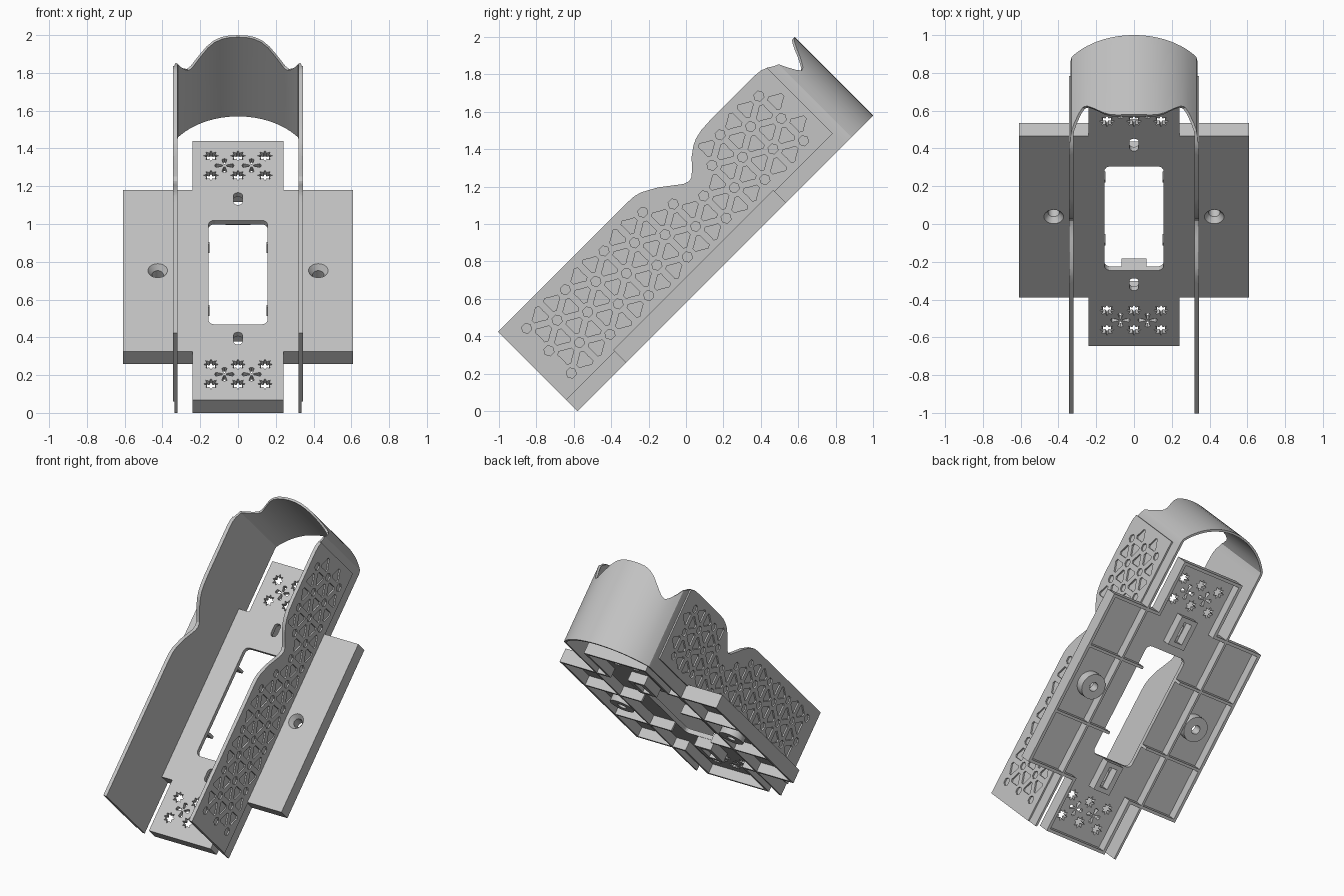
import bpy, bmesh
from math import sin, cos, pi, sqrt, radians
from mathutils import Matrix, Vector

if "Cube" in bpy.data.objects:
    bpy.data.objects.remove(bpy.data.objects["Cube"], do_unlink=True)

grey = bpy.data.materials.new("light_grey")
grey.use_nodes = True
grey.diffuse_color = (0.55, 0.55, 0.55, 1)
grey.node_tree.nodes["Principled BSDF"].inputs["Base Color"].default_value = (0.55, 0.55, 0.55, 1)

# Everything is built flat (x across, y along, z out of the plate), then leaned back
LEAN = Matrix.Translation((0, -0.58, 0)) @ Matrix.Rotation(radians(45), 4, 'X')
MID = 0.97          # middle of the plate along its length
FLOOR, FACE = 0.065, 0.095


def add_object(name, bm, smooth=False):
    bmesh.ops.remove_doubles(bm, verts=bm.verts, dist=0.0001)
    bmesh.ops.recalc_face_normals(bm, faces=bm.faces)
    for f in bm.faces:
        f.smooth = False
    mesh = bpy.data.meshes.new(name)
    bm.to_mesh(mesh)
    bm.free()
    mesh.materials.clear()
    mesh.materials.append(grey)
    ob = bpy.data.objects.new(name, mesh)
    bpy.context.scene.collection.objects.link(ob)
    ob.matrix_world = LEAN
    if smooth:
        bpy.ops.object.select_all(action='DESELECT')
        ob.select_set(True)
        bpy.context.view_layer.objects.active = ob
        bpy.ops.object.shade_smooth_by_angle(angle=radians(25))
    return ob


def slab(name, loops, low, high, turn=Matrix()):
    """Flat plate: first loop is the outline, the others are holes."""
    cu = bpy.data.curves.new(name + "_outline", 'CURVE')
    cu.dimensions, cu.fill_mode, cu.extrude = '2D', 'BOTH', (high - low) / 2
    for loop in loops:
        sp = cu.splines.new('POLY')
        sp.points.add(len(loop) - 1)
        for p, (a, b) in zip(sp.points, loop):
            p.co = (a, b, 0, 1)
        sp.use_cyclic_u = True
    tmp = bpy.data.objects.new(name + "_tmp", cu)
    bpy.context.scene.collection.objects.link(tmp)
    dg = bpy.context.evaluated_depsgraph_get()
    mesh = bpy.data.meshes.new_from_object(tmp.evaluated_get(dg))
    bm = bmesh.new()
    bm.from_mesh(mesh)
    bpy.data.objects.remove(tmp, do_unlink=True)
    bpy.data.curves.remove(cu)
    bpy.data.meshes.remove(mesh)
    bm.transform(turn @ Matrix.Translation((0, 0, (low + high) / 2)))
    return add_object(name, bm)


def ring(cx, cy, radii, n, start=0.0):
    return [(cx + radii[i % len(radii)] * cos(start + 2 * pi * i / n),
             cy + radii[i % len(radii)] * sin(start + 2 * pi * i / n)) for i in range(n)]


def round_rect(cx, cy, hx, hy, r=0.0, n=5):
    if not r:
        return [(cx - hx, cy - hy), (cx + hx, cy - hy), (cx + hx, cy + hy), (cx - hx, cy + hy)]
    pts = []
    for k, (sx, sy) in enumerate([(1, 1), (-1, 1), (-1, -1), (1, -1)]):
        for i in range(n):
            t = pi / 2 * (k + i / (n - 1))
            pts.append((cx + sx * (hx - r) + r * cos(t), cy + sy * (hy - r) + r * sin(t)))
    return pts


def cross(d):
    """Cross outline of the plate, inset by d."""
    a, b, end, arm = 0.24 - d, 0.61 - d, MID - d, 0.605 - d
    quarter = [(a, end), (a, arm), (b, arm)]
    right = quarter + [(x, -y) for x, y in reversed(quarter)]
    return [(x, MID + y) for x, y in right + [(-x, y) for x, y in reversed(right)]]


# Base plate face with window, slots, screw holes and star vents
SLOTS = (0.463, 1.508)
holes = [round_rect(0, 0.957, 0.157, 0.39, 0.035)]
holes += [round_rect(0, y, 0.024, 0.046, 0.023) for y in SLOTS]
holes += [ring(s * 0.425, MID, [0.052], 24) for s in (-1, 1)]
for cy in (0.195, 1.757):
    holes += [ring(x, cy + dy, [0.04, 0.023], 16) for x in (-0.143, 0, 0.143) for dy in (-0.073, 0.073)]
    for cx in (-0.072, 0.072):
        for k in range(4):
            t = pi / 2 * k
            out, side = Vector((cos(t), sin(t))), Vector((-sin(t), cos(t)))
            blade = [(0.01, -0.004), (0.045, -0.014), (0.052, 0), (0.045, 0.014), (0.01, 0.004)]
            holes.append([tuple(Vector((cx, cy)) + out * r + side * w) for r, w in blade])
slab("base_plate_face", [cross(0)] + holes, FLOOR, FACE)

# Hollow underside: rim, cross ribs, slot frames and screw bosses
slab("base_plate_rim", [cross(0), cross(0.02)], 0, FLOOR)
for s, side in ((-1, "right"), (1, "left")):
    for dy, end in ((-0.235, "lower"), (0.235, "upper")):
        slab(f"{end}_{side}_rib", [round_rect(s * 0.378, MID + dy, 0.226, 0.009)], 0, FLOOR)
for y, end in zip(SLOTS, ("lower", "upper")):
    slab(f"{end}_slot_frame", [round_rect(0, y, 0.065, 0.1), round_rect(0, y, 0.03, 0.07)], 0, FLOOR)

for s, side in ((-1, "right"), (1, "left")):
    bm = bmesh.new()
    prof = [(0.052, FACE), (0.03, FLOOR), (0.03, 0), (0.085, 0), (0.085, FLOOR + 0.01)]
    vs = [bm.verts.new((r, 0, z)) for r, z in prof]
    es = [bm.edges.new(p) for p in zip(vs, vs[1:])]
    bmesh.ops.spin(bm, geom=vs + es, cent=(0, 0, 0), axis=(0, 0, 1), angle=2 * pi, steps=24)
    bm.transform(Matrix.Translation((s * 0.425, MID, 0)))
    add_object(f"{side}_screw_boss", bm, True)

# Side wall top edge (along, height) with its thumb notch
edge = [(0, 0.6), (0.98, 0.6), (1.03, 0.597), (1.07, 0.585), (1.15, 0.541), (1.21, 0.495),
        (1.26, 0.457), (1.29, 0.447), (1.315, 0.453), (1.345, 0.48), (1.393, 0.53),
        (1.442, 0.566), (1.48, 0.583), (1.53, 0.594), (1.6, 0.598), (1.94, 0.598),
        (1.98, 0.594), (2.015, 0.581)]
# Hood top edge (across, height), scalloped at both corners
hood = [(0.33, 0.55), (0.315, 0.51), (0.29, 0.462), (0.27, 0.44), (0.25, 0.447),
        (0.225, 0.475), (0.2, 0.505), (0.165, 0.545), (0.13, 0.572), (0.09, 0.588),
        (0.045, 0.593), (0, 0.593)]
R, THICK, CENTRE = 0.415, 0.015, 1.82

# Continuous wall: one side, round the hood, back down the other side
half = [((0.335, y), (0.335 - THICK, y), z) for y, z in edge]
half.append(((0.335, 2.045), (0.32, 2.042), 0.562))
for x, z in hood:
    d = Vector((x, sqrt(R * R - x * x)))
    up = Vector((0, CENTRE))
    half.append((tuple(up + d), tuple(up + d * (1 - THICK / R)), z))
path = half + [((-o[0], o[1]), (-i[0], i[1]), z) for o, i, z in reversed(half[:-1])]
bm = bmesh.new()
rows = [[bm.verts.new((*o, 0)), bm.verts.new((*o, z)), bm.verts.new((*i, z)), bm.verts.new((*i, 0))]
        for o, i, z in path]
for a, b in zip(rows, rows[1:]):
    for k in range(4):
        bm.faces.new((a[k], a[k - 1], b[k - 1], b[k]))
bm.faces.new(rows[0])
bm.faces.new(rows[-1])
add_object("side_walls_and_hood", bm, True)


# Patterned outer skins: dots on a triangular grid with a triangle in every cell
def top_at(y):
    for (y0, z0), (y1, z1) in zip(edge, edge[1:]):
        if y0 <= y <= y1:
            return z0 + (z1 - z0) * (y - y0) / (y1 - y0)
    return 0


def fits(y, z, r):
    return all(top_at(y + k * r) > z + r + 0.006 for k in (-1, -0.5, 0, 0.5, 1))


def triangle(y, z, aim):
    pts = []
    for k in range(3):
        t = aim + k * 2 * pi / 3
        for off, r in ((-0.2, 0.047), (0.2, 0.047), (pi / 3, 0.03)):
            pts.append((y + r * cos(t + off), z + r * sin(t + off)))
    return pts


STEP = 0.169
COL = STEP * sqrt(3) / 2
cuts = []
even, odd = [0.167, 0.336, 0.505], [0.2515, 0.4205]
for c in range(13):
    y = 0.12 + c * COL
    dots, gaps = (odd, even) if c % 2 else (even, odd)
    cuts += [ring(y, z, [0.028], 6) for z in dots if fits(y, z, 0.028)]
    for z in gaps:
        for sgn in (-1, 1):
            ty = y + sgn * STEP * 0.289
            if (sgn > 0 or c > 0) and fits(ty, z, 0.042):
                cuts.append(triangle(ty, z, 0 if sgn > 0 else pi))
outline = [(0, 0.085), (2.015, 0.085)] + edge[::-1]
STAND = Matrix(((0, 0, 1, 0), (1, 0, 0, 0), (0, 1, 0, 0), (0, 0, 0, 1)))
slab("left_patterned_skin", [outline] + cuts, 0.335, 0.345, STAND)
slab("right_patterned_skin", [outline] + cuts, -0.345, -0.335, STAND)
